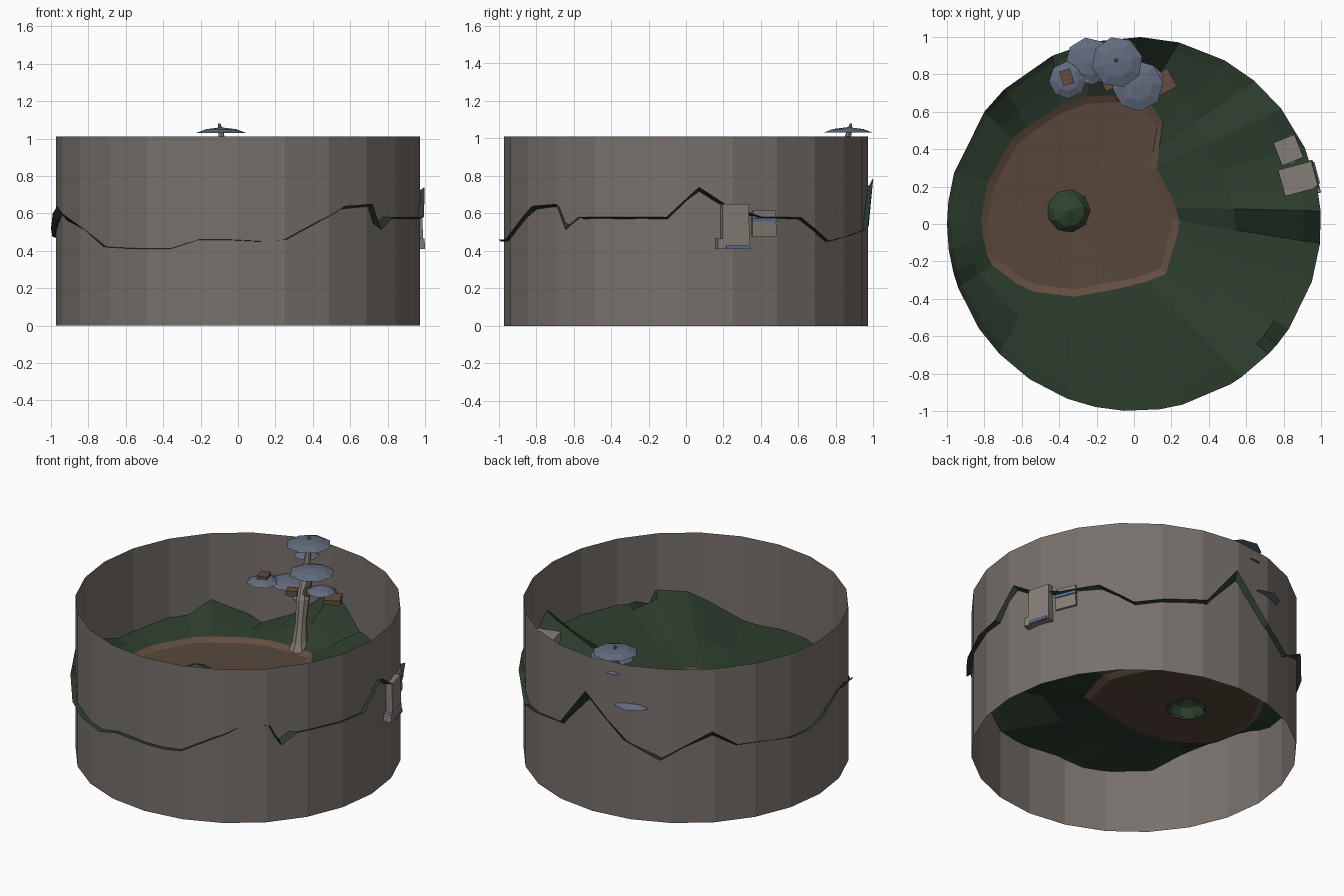
import bpy, bmesh, math, random
from mathutils import Vector, Matrix

if "Cube" in bpy.data.objects:
    bpy.data.objects.remove(bpy.data.objects["Cube"])
random.seed(4)


def mat(name, r, g, b):
    m = bpy.data.materials.new(name)
    lin = [((c / 255 + 0.055) / 1.055) ** 2.4 for c in (r, g, b)]
    m.diffuse_color = (*lin, 1)
    m.use_nodes = True
    m.node_tree.nodes["Principled BSDF"].inputs["Base Color"].default_value = m.diffuse_color
    return m


WALL = mat("wall grey", 120, 113, 109)
GRASS = mat("grass green", 44, 60, 45)
EARTH = mat("earth brown", 88, 71, 59)
BANK = mat("bank brown", 99, 77, 63)
BUSH = mat("bush green", 48, 69, 50)
LEAF = mat("canopy blue grey", 99, 107, 126)
BARK = mat("bark beige", 134, 125, 118)
STONE = mat("stone grey", 134, 126, 120)
WATER = mat("water blue", 92, 112, 150)


def finish(bm, name, *mats):
    bmesh.ops.recalc_face_normals(bm, faces=bm.faces)
    me = bpy.data.meshes.new(name)
    bm.to_mesh(me)
    bm.free()
    for m in mats:
        me.materials.append(m)
    ob = bpy.data.objects.new(name, me)
    bpy.context.collection.objects.link(ob)
    return ob


def loft(bm, a, b, mi=0):
    n = len(a)
    for i in range(n):
        j = (i + 1) % n
        f = bm.faces.new((a[i], a[j], b[j], b[i]))
        f.material_index = mi


def circle(bm, c, r, n, a0=0.0):
    return [bm.verts.new((c[0] + r * math.cos(a0 + 2 * math.pi * i / n),
                          c[1] + r * math.sin(a0 + 2 * math.pi * i / n), c[2])) for i in range(n)]


# open round wall, 24 flat sides
bm = bmesh.new()
loft(bm, circle(bm, (0, 0, 0), 0.972, 24), circle(bm, (0, 0, 1.01), 0.972, 24))
finish(bm, "round_wall", WALL)

# terrain: rim heights by azimuth, lofted inwards to the clearing
rim = [(-136, .42), (-124, .41), (-111, .41), (-102, .46), (-93, .46), (-82, .45), (-75, .46),
       (-59, .6), (-55, .64), (-44, .65), (-40, .51), (-34, .58), (-18, .58), (-6, .58), (4, .74),
       (12, .65), (24, .58), (38, .58), (50, .45), (61, .48), (76, .52), (88, .79), (103, .53),
       (116, .42), (134, .61), (143, .51), (164, .475), (173, .475), (180, .52), (188, .6),
       (195, .64), (200, .6), (214, .52)]
clearing = [(-.82, 0), (-.78, -.2), (-.68, -.29), (-.55, -.36), (-.32, -.39), (0, -.33), (.17, -.27),
            (.25, 0), (.2, .15), (.12, .3), (.16, .6), (.08, .68), (-.1, .69), (-.3, .68), (-.5, .58),
            (-.74, .38), (-.8, .15)]
C = Vector((-.3, .1))


def hit(direction):
    """distance from C to the clearing outline along a direction"""
    best = 0.4
    for i, p in enumerate(clearing):
        p = Vector(p) - C
        e = Vector(clearing[(i + 1) % len(clearing)]) - C - p
        den = direction.x * e.y - direction.y * e.x
        if abs(den) > 1e-6:
            t = (p.x * e.y - p.y * e.x) / den
            s = (p.x * direction.y - p.y * direction.x) / den
            if t > 0 and -1e-6 <= s <= 1 + 1e-6:
                best = t
    return best


bm = bmesh.new()
rings = [[] for _ in range(6)]
for az, z in rim:
    a = math.radians(az)
    P = Vector((math.cos(a), math.sin(a)))
    d = (P - C).normalized()
    edge = C + d * hit(d)
    inner = C + d * (hit(d) - 0.04)
    hole = Vector((-.35, .07)) + d * 0.11
    zi = .62 if az == -40 else z      # the notch is only a lip outside the wall
    for ring, xy, h in ((0, P, z), (1, P.lerp(edge, .12), zi * .8 + .087),
                        (2, P.lerp(edge, .6), zi * .3 + .303),
                        (3, edge, .425), (4, inner, .403), (5, hole, .395)):
        rings[ring].append(bm.verts.new((xy.x, xy.y, h)))
for k, mi in enumerate((0, 0, 0, 1, 2)):
    loft(bm, rings[k + 1], rings[k], mi)
finish(bm, "terrain", GRASS, BANK, EARTH)

# bush mound in the clearing, open underneath
bm = bmesh.new()
c = (-.35, .07)
r0 = circle(bm, (*c, .385), .125, 9)
r1 = circle(bm, (*c, .44), .085, 9, .3)
loft(bm, r0, r1)
top = bm.verts.new((*c, .475))
for i in range(9):
    bm.faces.new((r1[i], r1[(i + 1) % 9], top))
finish(bm, "bush_mound", BUSH)


# tube through points with a radius at each
def tube(name, pts, m, n=8):
    bm = bmesh.new()
    rs = [circle(bm, p[:3], p[3], n) for p in pts]
    for a, b in zip(rs, rs[1:]):
        loft(bm, a, b)
    bm.faces.new(rs[0])
    bm.faces.new(rs[-1])
    return finish(bm, name, m)


tube("tree_trunk", [(-.05, .71, .41, .065), (-.05, .715, .46, .047), (-.055, .735, .58, .035),
                    (-.065, .77, .72, .042), (-.08, .82, .86, .024), (-.09, .87, 1.03, .015),
                    (-.1, .88, 1.08, .006)], BARK)
tube("left_branch", [(-.07, .77, .68, .03), (-.16, .79, .73, .028), (-.33, .77, .76, .014)], BARK)
tube("back_branch", [(-.1, .79, .7, .02), (-.2, .87, .74, .02), (-.25, .9, .76, .01)], BARK)
tube("right_branch", [(-.06, .78, .72, .024), (-.01, .75, .83, .02), (.02, .735, .94, .012)], BARK)

# flat umbrella canopies
for i, (x, y, z, r) in enumerate([(-.09, .865, 1.03, .137), (.02, .74, .92, .137), (.07, .765, .8, .09),
                                  (-.24, .87, .74, .128), (-.355, .77, .75, .1), (-.13, .9, .935, .075)]):
    bm = bmesh.new()
    a0 = random.random()
    lo = circle(bm, (x, y, z), r, 8, a0)
    mid = circle(bm, (x, y, z + .02), r * .6, 8, a0)
    loft(bm, lo, mid)
    tip = bm.verts.new((x, y, z + .03))
    for k in range(8):
        bm.faces.new((mid[k], mid[(k + 1) % 8], tip))
    bm.faces.new(lo)
    finish(bm, f"canopy_{i + 1}", LEAF)


# box helper: centre, size, turn about z, taper of the top
def box(name, c, size, m, turn=0.0, taper=1.0):
    bm = bmesh.new()
    bmesh.ops.create_cube(bm, size=1)
    for v in bm.verts:
        if v.co.z > 0:
            v.co.x *= taper
            v.co.y *= taper
        v.co = Vector([v.co[k] * size[k] for k in range(3)])
    bmesh.ops.rotate(bm, verts=bm.verts, matrix=Matrix.Rotation(turn, 3, 'Z'))
    bmesh.ops.translate(bm, verts=bm.verts, vec=c)
    return finish(bm, name, m)


# brown brackets on the tree
box("bracket_left", (-.36, .785, .78), (.06, .08, .025), BANK, .3)
box("bracket_right", (.16, .76, .775), (.1, .11, .03), BANK, .5)
box("bracket_low", (-.13, .75, .75), (.07, .06, .035), BANK, .4)

# stone ruin set into the wall, turned to follow it, with blue water
box("stone_pillar", (.878, .242, .54), (.19, .15, .22), STONE, .26, .97)
box("stone_foot", (.885, .232, .4375), (.19, .18, .055), STONE, .26, .98)
box("stone_block", (.825, .395, .545), (.13, .14, .14), STONE, .38, .94)
box("water_ledge", (.828, .396, .565), (.133, .143, .018), WATER, .38)
box("water_pool", (.887, .25, .42), (.192, .12, .018), WATER, .26)
